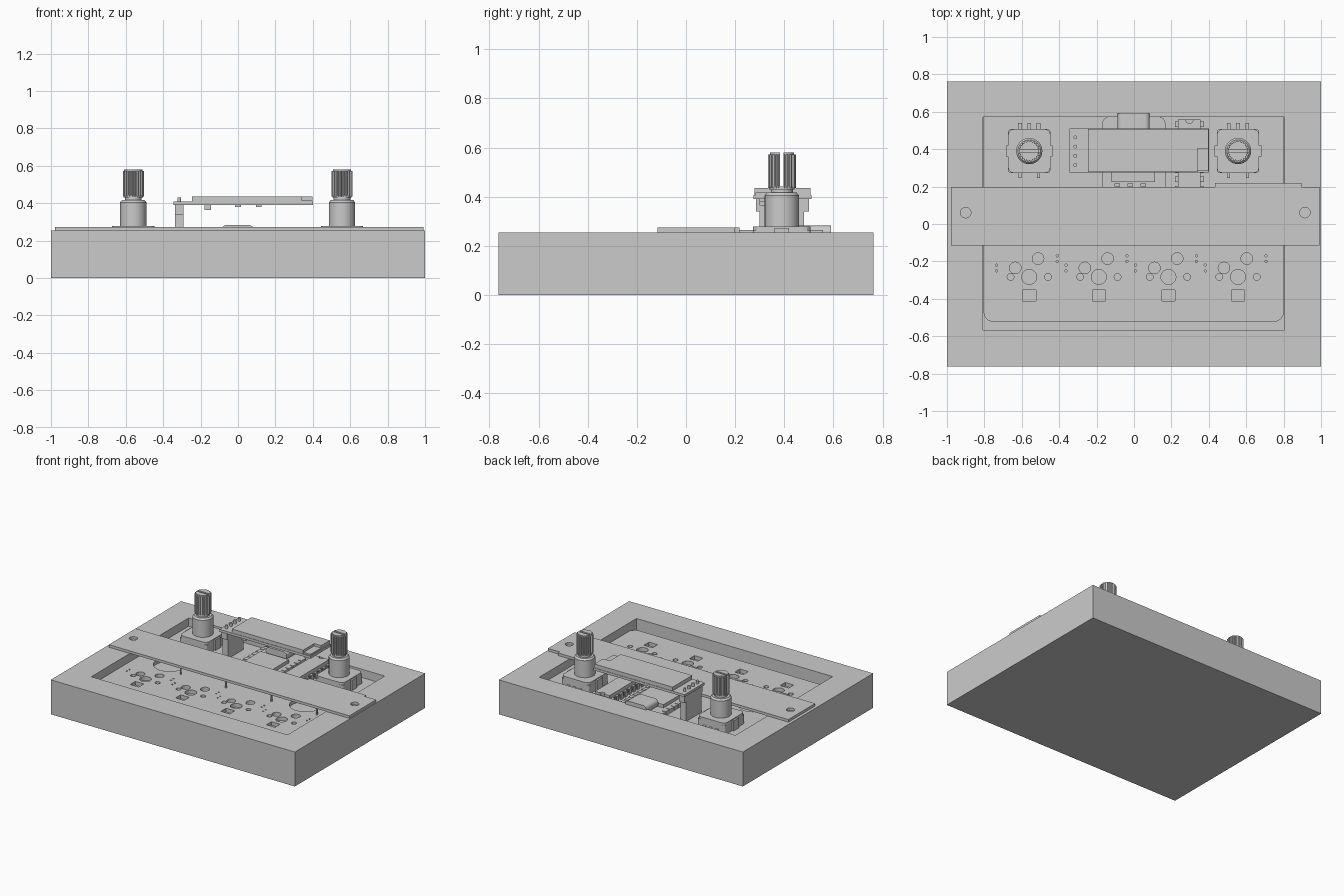
import bpy, bmesh, math
from mathutils import Matrix, Vector

cube = bpy.data.objects.get("Cube")
if cube:
    bpy.data.objects.remove(cube, do_unlink=True)

grey = bpy.data.materials.new("plain grey")
grey.use_nodes = True
COLOR = (0.6, 0.6, 0.6, 1)
grey.diffuse_color = COLOR
grey.node_tree.nodes["Principled BSDF"].inputs["Base Color"].default_value = COLOR


def add_box(bm, x0, x1, y0, y1, z0, z1):
    mid = Vector(((x0 + x1) / 2, (y0 + y1) / 2, (z0 + z1) / 2))
    bmesh.ops.create_cube(bm, size=1, matrix=Matrix.Translation(mid)
                          @ Matrix.Diagonal((x1 - x0, y1 - y0, z1 - z0, 1)))


def add_cyl(bm, x, y, r, z0, z1, n=24, r2=None):
    bmesh.ops.create_cone(bm, cap_ends=True, segments=n, radius1=r,
                          radius2=r if r2 is None else r2, depth=z1 - z0,
                          matrix=Matrix.Translation((x, y, (z0 + z1) / 2)))


def add_prism(bm, pts, z0, z1):
    face = bm.faces.new([bm.verts.new((x, y, z0)) for x, y in pts])
    top = bmesh.ops.extrude_face_region(bm, geom=[face])["geom"]
    bmesh.ops.translate(bm, vec=(0, 0, z1 - z0),
                        verts=[v for v in top if isinstance(v, bmesh.types.BMVert)])
    bmesh.ops.recalc_face_normals(bm, faces=bm.faces)


def rounded(x0, x1, y0, y1, radii, n=6):
    """Outline with corner radii, from back right counter-clockwise."""
    pts = []
    corners = [(x1, y1, -1, -1), (x0, y1, 1, -1), (x0, y0, 1, 1), (x1, y0, -1, 1)]
    for k, ((x, y, sx, sy), r) in enumerate(zip(corners, radii)):
        for i in range(n + 1 if r else 1):
            a = math.pi / 2 * (k + i / n)
            pts.append((x + sx * r + r * math.cos(a), y + sy * r + r * math.sin(a)))
    return pts


def half_shaft(cx, cy, side, radii, gap=0.007, steps=38):
    """Half-round outline beside the slot; the radii repeat around it."""
    a0 = math.asin(gap / radii[0])
    pts = []
    for i in range(steps + 1):
        a = a0 + (math.pi - 2 * a0) * i / steps
        r = radii[i % len(radii)]
        pts.append((cx + r * math.cos(a), cy + side * max(gap, r * math.sin(a))))
    return pts


def finish(name, bm, smooth=False):
    mesh = bpy.data.meshes.new(name)
    bm.to_mesh(mesh)
    bm.free()
    mesh.materials.append(grey)
    ob = bpy.data.objects.new(name, mesh)
    bpy.context.collection.objects.link(ob)
    if smooth:
        bpy.ops.object.select_all(action="DESELECT")
        ob.select_set(True)
        bpy.context.view_layer.objects.active = ob
        bpy.ops.object.shade_smooth_by_angle(angle=math.radians(30))
    return ob


def cut(ob, bm):
    cutter = finish(ob.name + "_cutter", bm)
    cutter.hide_render = True
    mod = ob.modifiers.new("cut", "BOOLEAN")
    mod.operation, mod.solver, mod.object = "DIFFERENCE", "EXACT", cutter
    bpy.context.view_layer.objects.active = ob
    bpy.ops.object.modifier_apply(modifier=mod.name)
    bpy.data.objects.remove(cutter, do_unlink=True)


FLOOR, PCB = 0.164, 0.195
KEYS = [-0.56 + 0.372 * i for i in range(4)]

# Case with an open pocket
bm = bmesh.new()
add_box(bm, -1, 1, -0.763, 0.763, 0, 0.255)
case = finish("case", bm)
bm = bmesh.new()
add_box(bm, -0.806, 0.802, -0.566, 0.573, FLOOR, 0.4)
cut(case, bm)

# Circuit board with switch holes
bm = bmesh.new()
add_prism(bm, rounded(-0.804, 0.8, -0.522, 0.571, (0, 0, 0.05, 0.05)), FLOOR, PCB)
board = finish("circuit_board", bm)
bm = bmesh.new()
for x in KEYS:
    for dx, y, r in [(0, -0.283, 0.04), (-0.1, -0.283, 0.018), (0.1, -0.283, 0.018),
                     (-0.075, -0.235, 0.031), (0.047, -0.185, 0.031),
                     (-0.175, -0.22, 0.006), (-0.175, -0.25, 0.006),
                     (0.15, -0.17, 0.006), (0.15, -0.2, 0.006)]:
        add_cyl(bm, x + dx, y, r, FLOOR + 0.003, 0.3, 20)
    add_box(bm, x - 0.035, x + 0.035, -0.412, -0.352, FLOOR + 0.003, 0.3)
for x in (KEYS[0], KEYS[3]):
    add_cyl(bm, x, 0, 0.11, FLOOR + 0.003, 0.3, 32)
cut(board, bm)

# Small pins under the bar
bm = bmesh.new()
for x in KEYS:
    add_cyl(bm, x + 0.15, -0.085, 0.006, PCB - 0.01, 0.24, 8)
finish("board_pins", bm)

# Cross bar with a rear tab and two screw holes
bm = bmesh.new()
add_prism(bm, [(-0.978, -0.115), (0.993, -0.115), (0.993, 0.198), (0.896, 0.198),
               (0.896, 0.218), (0.433, 0.218), (0.433, 0.198), (-0.978, 0.198)], 0.255, 0.274)
bar = finish("cross_bar", bm)
bm = bmesh.new()
for x in (-0.9, 0.914):
    add_cyl(bm, x, 0.061, 0.028, 0.2, 0.3)
cut(bar, bm)

# Rotary encoders
for side, cx in (("right", -0.56), ("left", 0.556)):
    cy = 0.39
    bm = bmesh.new()
    add_prism(bm, rounded(cx - 0.113, cx + 0.113, cy - 0.117, cy + 0.117, (0.015,) * 4, 3),
              PCB, 0.262)
    add_prism(bm, rounded(cx - 0.113, cx + 0.113, cy - 0.117, cy + 0.117, (0.03,) * 4, 3),
              0.262, 0.279)
    for s in (-1, 1):
        add_box(bm, cx + s * 0.119 - 0.006, cx + s * 0.119 + 0.006,
                cy - 0.03, cy + 0.03, PCB, 0.272)
        add_box(bm, cx + s * 0.05 - 0.008, cx + s * 0.05 + 0.008,
                cy - 0.145, cy - 0.117, PCB, 0.22)
    for dx in (-0.05, 0, 0.05):
        add_box(bm, cx + dx - 0.01, cx + dx + 0.01, cy + 0.117, cy + 0.15, PCB, 0.225)
    finish(side + "_encoder_body", bm)

    bm = bmesh.new()
    add_cyl(bm, cx, cy, 0.07, 0.275, 0.405, 32)
    add_cyl(bm, cx, cy, 0.07, 0.405, 0.417, 32, 0.06)
    add_cyl(bm, cx, cy, 0.045, 0.415, 0.44, 24)
    finish(side + "_encoder_bushing", bm, True)

    # Knurled shaft split by a slot
    bm = bmesh.new()
    add_cyl(bm, cx, cy, 0.052, 0.43, 0.442, 32)
    for s in (-1, 1):
        add_prism(bm, half_shaft(cx, cy, s, (0.057, 0.057, 0.05, 0.05)), 0.436, 0.572)
        add_prism(bm, half_shaft(cx, cy, s, (0.049,)), 0.572, 0.58)
    finish(side + "_encoder_shaft", bm)

# Display board, panel and pin header
bm = bmesh.new()
add_box(bm, -0.345, 0.402, 0.275, 0.51, 0.39, 0.408)
finish("display_board", bm)
bm = bmesh.new()
add_prism(bm, [(-0.245, 0.278), (0.34, 0.278), (0.34, 0.405), (0.397, 0.405),
               (0.397, 0.507), (-0.245, 0.507)], 0.408, 0.436)
add_box(bm, 0.34, 0.397, 0.283, 0.405, 0.408, 0.418)
finish("display_panel", bm)
bm = bmesh.new()
add_box(bm, -0.18, -0.145, 0.3, 0.36, 0.365, 0.39)
for x in (0, 0.11):
    add_box(bm, x - 0.015, x + 0.015, 0.3, 0.34, 0.38, 0.39)
finish("display_components", bm)
bm = bmesh.new()
add_box(bm, -0.336, -0.291, 0.3, 0.48, PCB, 0.34)
add_box(bm, -0.336, -0.291, 0.285, 0.5, 0.34, 0.39)
for i in range(4):
    y = 0.316 + 0.049 * i
    add_cyl(bm, -0.314, y, 0.01, 0.38, 0.432, 12)
finish("display_header", bm)

# Controller board with shield, socket and side pads
bm = bmesh.new()
add_prism(bm, rounded(-0.17, 0.168, 0.165, 0.572, (0.035,) * 4), PCB, 0.221)
finish("controller_board", bm)
bm = bmesh.new()
add_box(bm, -0.12, 0.113, 0.225, 0.435, 0.221, 0.245)
for x in (-0.09, -0.02, 0.05):
    add_box(bm, x - 0.015, x + 0.015, 0.2, 0.217, 0.221, 0.23)
finish("controller_shield", bm)
bm = bmesh.new()
outline = rounded(-0.088, 0.084, 0.221, 0.283, (0.026,) * 4)
add_prism(bm, [(x, -z) for x, z in outline], 0.45, 0.59)
bmesh.ops.rotate(bm, verts=bm.verts, matrix=Matrix.Rotation(-math.pi / 2, 3, "X"))
finish("controller_socket", bm, True)
bm = bmesh.new()
for x in (-0.158, 0.156):
    for i in range(7):
        y = 0.222 + 0.049 * i
        add_box(bm, x - 0.014, x + 0.014, y - 0.014, y + 0.014, PCB, 0.225)
finish("controller_pads", bm)

# Chip with two rows of legs
bm = bmesh.new()
add_box(bm, 0.236, 0.356, 0.165, 0.558, 0.203, 0.264)
chip = finish("chip", bm)
bm = bmesh.new()
add_cyl(bm, 0.296, 0.558, 0.02, 0.25, 0.3)
cut(chip, bm)
bm = bmesh.new()
for s in (-1, 1):
    for i in range(8):
        x, y = 0.296 + s * 0.073, 0.19 + 0.049 * i
        add_box(bm, x - 0.004, x + 0.004, y - 0.014, y + 0.014, PCB, 0.238)
        add_box(bm, x - s * 0.007 - 0.011, x - s * 0.007 + 0.011, y - 0.014, y + 0.014, 0.232, 0.238)
finish("chip_legs", bm)
